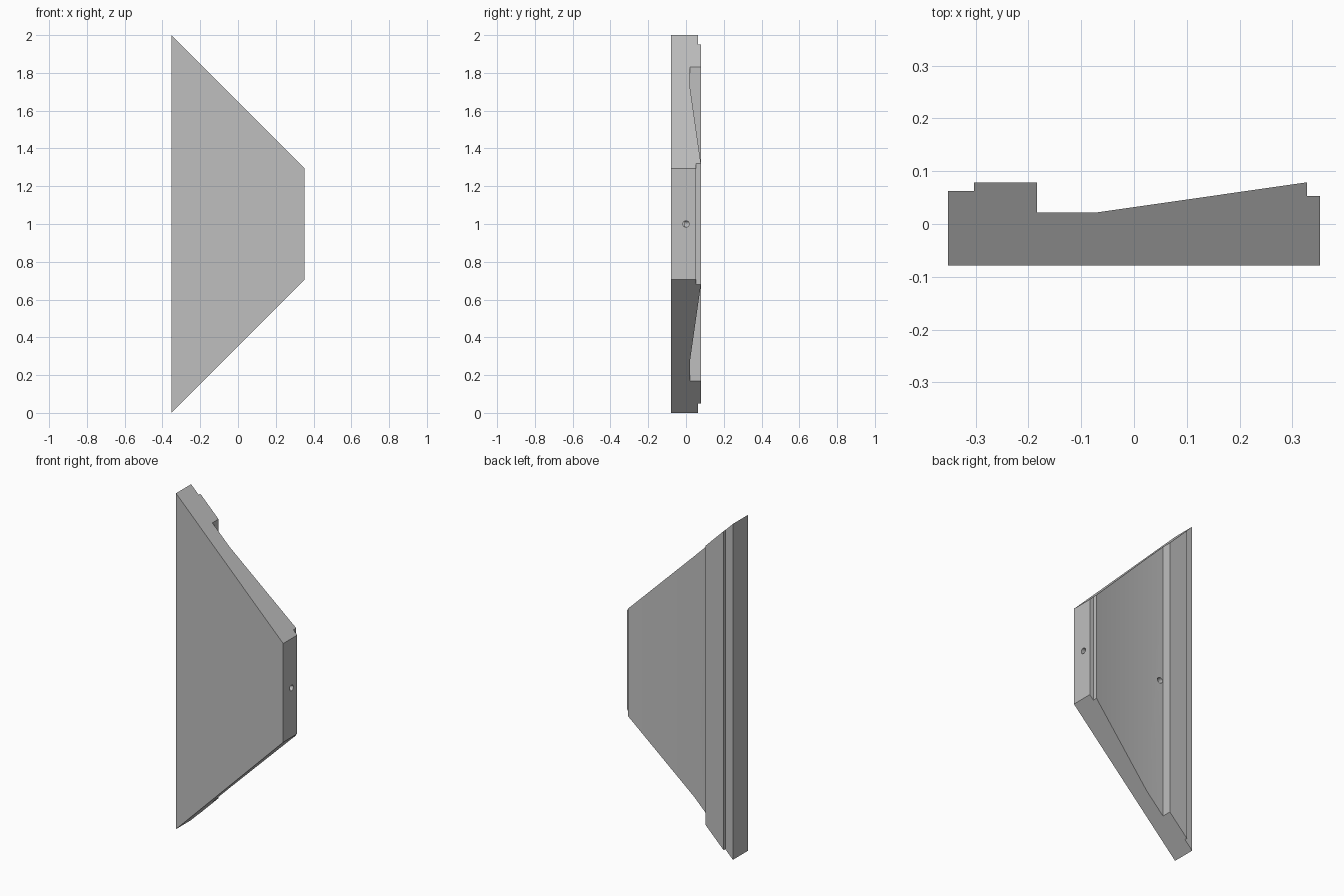
import bpy
import bmesh
from math import radians
from mathutils import Matrix, Vector

# Remove the default cube
default = bpy.data.objects.get("Cube")
if default:
    bpy.data.objects.remove(default, do_unlink=True)

# One plain grey
grey = bpy.data.materials.new("plain grey")
grey.use_nodes = True
colour = (0.52, 0.52, 0.52, 1)
grey.diffuse_color = colour
grey.node_tree.nodes["Principled BSDF"].inputs["Base Color"].default_value = colour

HALF = 0.353   # half the panel width
BACK = 0.079   # half the panel depth
BORE = 0.017   # bore radius
OUTLET_X = -0.163


def make_object(name, bm):
    bmesh.ops.recalc_face_normals(bm, faces=bm.faces[:])
    mesh = bpy.data.meshes.new(name)
    bm.to_mesh(mesh)
    bm.free()
    obj = bpy.data.objects.new(name, mesh)
    bpy.context.collection.objects.link(obj)
    mesh.materials.append(grey)
    return obj


def rod(name, start, end, radius):
    """Cylinder between two points."""
    start, end = Vector(start), Vector(end)
    axis = end - start
    turn = axis.to_track_quat("Z", "Y").to_matrix().to_4x4()
    bm = bmesh.new()
    bmesh.ops.create_cone(
        bm, cap_ends=True, segments=32, radius1=radius, radius2=radius,
        depth=axis.length, matrix=Matrix.Translation((start + end) / 2) @ turn)
    return make_object(name, bm)


# Moulding cross-section: stepped outer rim, flat, ramp and inner rebate
profile = [
    (-HALF, -BACK), (HALF, -BACK), (HALF, 0.053), (0.328, 0.053),
    (0.328, BACK), (-0.07, 0.022), (-0.184, 0.022), (-0.184, BACK),
    (-0.303, BACK), (-0.303, 0.063), (-HALF, 0.063),
]

# Moulding run along z with both ends mitred at 45 degrees
bm = bmesh.new()
lower = [bm.verts.new((x, y, x + HALF)) for x, y in profile]
upper = [bm.verts.new((x, y, 2 - x - HALF)) for x, y in profile]
bm.faces.new(lower)
bm.faces.new(upper)
for i in range(len(profile)):
    j = (i + 1) % len(profile)
    bm.faces.new((lower[i], lower[j], upper[j], upper[i]))
moulding = make_object("mitred_moulding", bm)

# Bore from the inner edge, turning out through the recessed flat
cutters = [
    rod("edge_bore_cutter", (0.5, 0, 1), (OUTLET_X, 0, 1), BORE),
    rod("outlet_bore_cutter", (OUTLET_X, 0.2, 1), (OUTLET_X, -0.006, 1), BORE),
]
bpy.ops.object.select_all(action="DESELECT")
moulding.select_set(True)
bpy.context.view_layer.objects.active = moulding
for cutter in cutters:
    cutter.hide_render = True
    mod = moulding.modifiers.new(cutter.name, "BOOLEAN")
    mod.operation = "DIFFERENCE"
    mod.solver = "EXACT"
    mod.object = cutter
    bpy.ops.object.modifier_apply(modifier=mod.name)
    bpy.data.objects.remove(cutter, do_unlink=True)

# Soft blend from flat to ramp, crisp steps elsewhere
bpy.ops.object.shade_smooth_by_angle(angle=radians(30))
